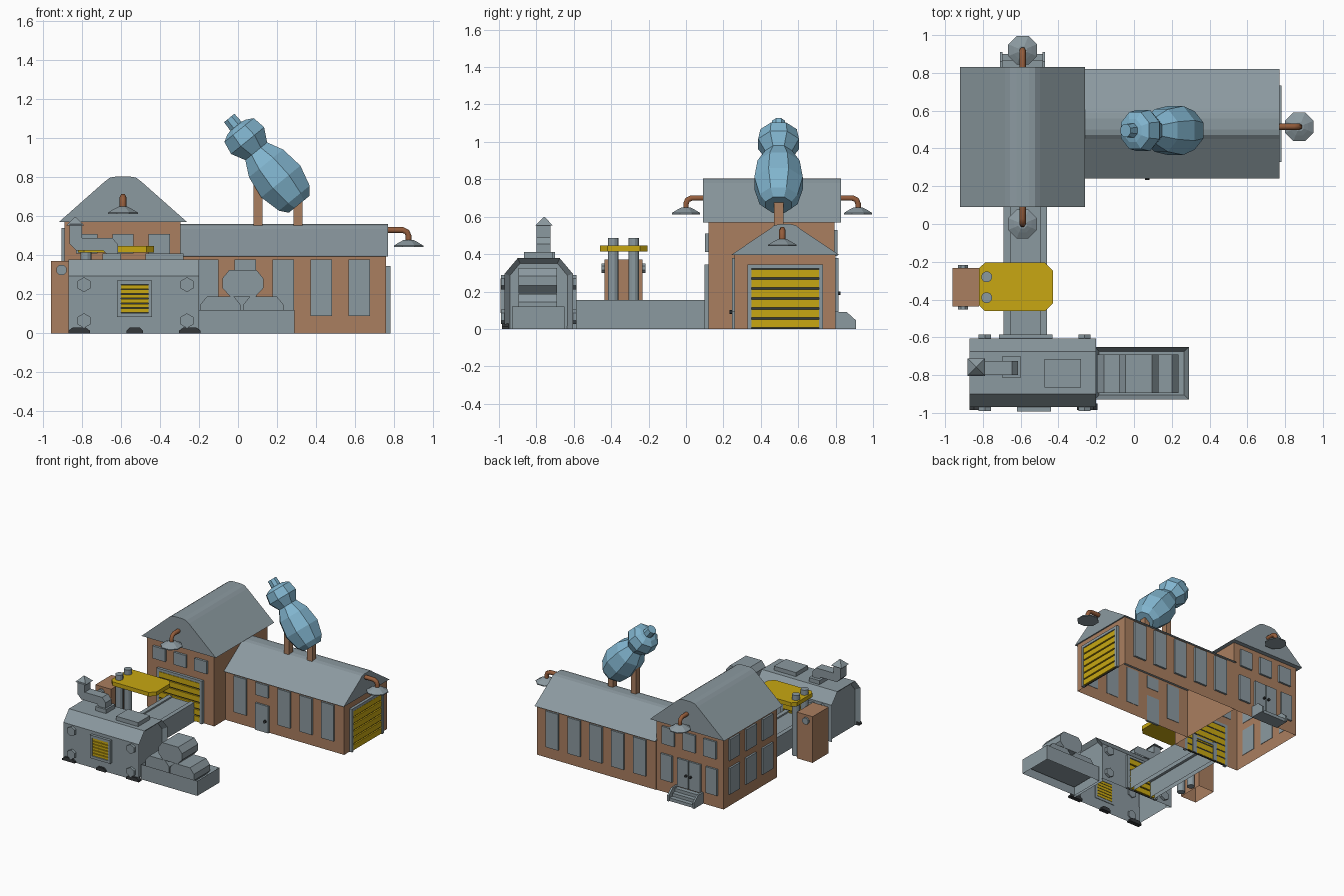
import bpy, bmesh, math
from mathutils import Vector

if "Cube" in bpy.data.objects:
    bpy.data.objects.remove(bpy.data.objects["Cube"])


def material(name, rgb):
    m = bpy.data.materials.new(name)
    m.diffuse_color = (*rgb, 1)
    m.use_nodes = True
    m.node_tree.nodes["Principled BSDF"].inputs["Base Color"].default_value = m.diffuse_color
    return m


GREY = material("steel grey", (.26, .32, .35))
BRICK = material("brick brown", (.40, .21, .115))
YELLOW = material("safety yellow", (.58, .39, .006))
BLUE = material("bottle blue", (.22, .46, .62))
COPPER = material("copper pipe", (.30, .11, .045))
DARK = material("dark rubber", (.035, .04, .043))


def finish(name, bm, mat, open_bottom=False):
    bmesh.ops.recalc_face_normals(bm, faces=bm.faces[:])
    if open_bottom:
        low = min(v.co.z for v in bm.verts)
        gone = [f for f in bm.faces if all(v.co.z < low + 1e-4 for v in f.verts)]
        bmesh.ops.delete(bm, geom=gone, context='FACES_ONLY')
    me = bpy.data.meshes.new(name)
    bm.to_mesh(me)
    bm.free()
    me.materials.append(mat)
    ob = bpy.data.objects.new(name, me)
    bpy.context.collection.objects.link(ob)
    return ob


def prism(name, pts, axis, a, b, mat, open_bottom=False):
    """Extrude a 2D outline along axis from a to b."""
    place = {'x': lambda u, v, t: (t, u, v), 'y': lambda u, v, t: (u, t, v),
             'z': lambda u, v, t: (u, v, t)}[axis]
    bm = bmesh.new()
    ends = [[bm.verts.new(place(u, v, t)) for u, v in pts] for t in (a, b)]
    for e in ends:
        bm.faces.new(e)
    n = len(pts)
    for i in range(n):
        j = (i + 1) % n
        bm.faces.new((ends[0][i], ends[0][j], ends[1][j], ends[1][i]))
    return finish(name, bm, mat, open_bottom)


def box(name, x0, x1, y0, y1, z0, z1, mat, open_bottom=False):
    return prism(name, [(x0, y0), (x1, y0), (x1, y1), (x0, y1)], 'z', z0, z1, mat, open_bottom)


def lathe(name, profile, origin, direction, n, mat):
    """Revolve (distance, radius) pairs around a line."""
    q = Vector(direction).to_track_quat('Z', 'Y')
    bm = bmesh.new()
    rings = []
    for t, r in profile:
        ang = [(i + .5) * math.tau / n for i in range(n)]
        rings.append([bm.verts.new(q @ Vector((r * math.cos(a), r * math.sin(a), t)) + Vector(origin)) for a in ang])
    for p, s in zip(rings, rings[1:]):
        for i in range(n):
            j = (i + 1) % n
            bm.faces.new((p[i], p[j], s[j], s[i]))
    bm.faces.new(rings[0])
    bm.faces.new(rings[-1])
    return finish(name, bm, mat)


def recess(ob, normal, rim, depth):
    """Inset the faces that point along normal and push them in."""
    bm = bmesh.new()
    bm.from_mesh(ob.data)
    n = Vector(normal)
    faces = [f for f in bm.faces if f.normal.dot(n) > .99]
    bmesh.ops.inset_region(bm, faces=faces, thickness=rim, depth=0)
    bmesh.ops.translate(bm, verts=list({v for f in faces for v in f.verts}), vec=-n * depth)
    bm.to_mesh(ob.data)
    bm.free()


def wall_plate(name, axis, wall, c, w, z0, z1, t=.015, mat=GREY):
    """Panel on a wall; t is signed outward thickness, it pokes slightly inside."""
    a, b = sorted((wall - .2 * t, wall + t))
    if axis == 'x':
        return box(name, a, b, c - w / 2, c + w / 2, z0, z1, mat)
    return box(name, c - w / 2, c + w / 2, a, b, z0, z1, mat)


def shutter(name, axis, wall, out, c, w, z0, z1, slats, rim, sill=False):
    """Framed roller shutter with yellow slats over a dark backing."""
    for s in (-1, 1):
        wall_plate(name + "_jamb", axis, wall, c + s * (w - rim) / 2, rim, z0, z1, out * .022)
    wall_plate(name + "_lintel", axis, wall, c, w, z1 - rim, z1, out * .022)
    if sill:
        wall_plate(name + "_sill", axis, wall, c, w, z0, z0 + rim, out * .022)
        z0 += rim
    wall_plate(name + "_backing", axis, wall, c, w - 2 * rim, z0, z1 - rim, out * .006, DARK)
    pitch = (z1 - rim - z0) / slats
    for i in range(slats):
        z = z0 + i * pitch
        wall_plate(name + "_slat", axis, wall, c, w - 2 * rim, z + pitch * .12, z + pitch * .92, out * .018, YELLOW)


def lamp(name, wall, out, reach):
    """Wall lamp on a bent copper pipe."""
    w, o = Vector(wall), Vector(out)
    pts = [w - o * .02, w + o * (reach - .03), w + o * (reach - .008) - Vector((0, 0, .01)),
           w + o * reach - Vector((0, 0, .03)), w + o * reach - Vector((0, 0, .06))]
    cu = bpy.data.curves.new(name + "_pipe", 'CURVE')
    cu.dimensions = '3D'
    cu.bevel_depth, cu.bevel_resolution, cu.use_fill_caps = .017, 1, True
    sp = cu.splines.new('POLY')
    sp.points.add(len(pts) - 1)
    for p, co in zip(sp.points, pts):
        p.co = (*co, 1)
    cu.materials.append(COPPER)
    ob = bpy.data.objects.new(name + "_pipe", cu)
    bpy.context.collection.objects.link(ob)
    bpy.ops.object.select_all(action='DESELECT')
    ob.select_set(True)
    bpy.context.view_layer.objects.active = ob
    bpy.ops.object.convert(target='MESH')
    lathe(name + "_shade", [(0, .025), (.012, .05), (.03, .082), (.037, .082)],
          w + o * reach - Vector((0, 0, .05)), (0, 0, -1), 8, GREY)


def roof_profile(c, half, z0, z1):
    side = [(half, z0), (half * .28, z1 - .025), (half * .2, z1 - .006), (half * .1, z1)]
    return [(c + u, z) for u, z in side] + [(c - u, z) for u, z in reversed(side)]


# Brick halls and roofs
box("tall_hall", -.89, -.295, .12, .795, 0, .58, BRICK, True)
prism("tall_roof", roof_profile(-.59, .33, .57, .805), 'y', .09, .83, GREY)
box("long_hall", -.295, .76, .26, .80, 0, .40, BRICK, True)
prism("long_roof", roof_profile(.53, .29, .395, .56), 'x', -.30, .77, GREY)

# Roller doors
shutter("end_door", 'x', .76, 1, .53, .405, 0, .345, 6, .022)
shutter("front_door", 'y', .12, -1, -.59, .405, 0, .345, 6, .022)

# Long hall windows, with a small door in the second front bay
for i in range(5):
    x = -.155 + i * .194
    wall_plate("back_window", 'y', .80, x, .11, .09, .38, .015)
    if i != 1:
        wall_plate("front_window", 'y', .26, x, .11, .09, .38, -.015)
wall_plate("fanlight", 'y', .26, .038, .11, .28, .38, -.015)
wall_plate("side_door", 'y', .26, .038, .115, 0, .215, -.015)
lathe("side_door_knob", [(0, .012), (.015, .012)], (.07, .247, .09), (0, -1, 0), 8, DARK)

# Tall hall windows, back doors and steps
for x in (-.775, -.59, -.405):
    wall_plate("upper_front_window", 'y', .12, x, .11, .41, .51, -.018)
    wall_plate("upper_back_window", 'y', .795, x, .11, .39, .53, .015)
for y in (.25, .46, .67):
    wall_plate("left_lower_window", 'x', -.89, y, .13, .10, .31, -.015)
    wall_plate("left_upper_window", 'x', -.89, y, .13, .37, .54, -.015)
for s in (-1, 1):
    wall_plate("back_lower_window", 'y', .795, -.59 + s * .2, .10, .10, .31, .015)
    wall_plate("back_door_leaf", 'y', .795, -.59 + s * .053, .10, .085, .31, .015)
    lathe("back_door_knob", [(0, .01), (.015, .01)], (-.59 + s * .02, .81, .19), (0, 1, 0), 8, DARK)
    prism("step_cheek", [(.79, 0), (.91, 0), (.91, .045), (.86, .09), (.79, .09)], 'x',
          -.59 + s * .105, -.59 + s * .12, GREY)
for i in range(3):
    box("step", -.695, -.485, .79, .90 - i * .035, 0, .025 * (i + 1), GREY)

# Wall lamps
lamp("front_lamp", (-.59, .09, .70), (0, -1, 0), .09)
lamp("back_lamp", (-.59, .83, .70), (0, 1, 0), .09)
lamp("end_lamp", (.77, .515, .53), (1, 0, 0), .105)

# Rooftop bottle on two posts
lathe("bottle", [(0, .037), (.055, .04), (.06, .065), (.08, .105), (.15, .118), (.22, .078), (.30, .122),
                 (.42, .14), (.53, .11), (.57, .075)], (-.045, .495, 1.105), (.63, 0, -.777), 8, BLUE)
box("bottle_post", .08, .125, .47, .52, .54, .80, BRICK)
box("bottle_post", .285, .33, .47, .52, .54, .69, BRICK)

# Conveyor: two rails and a belt
for x0 in (-.69, -.495):
    box("conveyor_rail", x0, x0 + .035, -.60, .13, 0, .155, GREY, True)
box("conveyor_belt", -.655, -.495, -.60, .13, .125, .143, GREY)

# Press beside the conveyor
box("press_block", -.96, -.82, -.437, -.233, 0, .37, BRICK, True)
prism("press_plate", [(-.79, -.46), (-.47, -.46), (-.43, -.42), (-.43, -.245), (-.47, -.205), (-.79, -.205),
                      (-.82, -.235), (-.82, -.43)], 'z', .415, .447, YELLOW)
for y in (-.39, -.28):
    lathe("press_column", [(0, .029), (.487, .029)], (-.78, y, 0), (0, 0, 1), 12, GREY)
for s in (-1, 1):
    lathe("press_bolt", [(-.01, .028), (.016, .028)], (-.905, -.335 + s * .102, .325), (0, s, 0), 8, GREY)

# Machine housing with recessed ends
housing = prism("machine_housing", [(-.97, 0), (-.605, 0), (-.605, .295), (-.675, .378), (-.90, .378), (-.97, .295)],
                'x', -.87, -.20, GREY, True)
for s in (-1, 1):
    recess(housing, (s, 0, 0), .03, .03)
shutter("machine_vent", 'y', -.97, -1, -.53, .18, .085, .27, 6, .02, True)
shutter("machine_outlet", 'y', -.607, 1, -.573, .285, 0, .28, 5, .02)
for x in (-.79, -.262):
    for z in (.065, .25):
        lathe("machine_bolt", [(-.01, .038), (.02, .038)], (x, -.97, z), (0, -1, 0), 6, GREY)
        lathe("machine_bolt", [(-.01, .038), (.02, .038)], (x, -.605, z), (0, 1, 0), 6, GREY)
for x, w in ((-.815, .055), (-.53, .042), (-.247, .055)):
    prism("machine_foot", [(x - w, 0), (x + w, 0), (x + w, .014), (x + w * .6, .03), (x - w * .6, .03), (x - w, .014)],
          'y', -.985, -.95, DARK)

# Hatch, duct and chimney cap
box("machine_hatch", -.475, -.28, -.865, -.715, .37, .41, GREY)
box("duct_base", -.695, -.60, -.815, -.70, .37, .41, GREY)
prism("duct", [(-.865, .56), (-.865, .46), (-.83, .425), (-.69, .425), (-.665, .40), (-.665, .38), (-.615, .38),
               (-.615, .455), (-.645, .49), (-.80, .49), (-.80, .56)], 'y', -.80, -.725, GREY)
lathe("chimney_cap", [(0, .066), (.045, .003)], (-.835, -.758, .553), (0, 0, 1), 4, GREY)

# Tray with three stacked rolls
tray = box("tray", -.21, .29, -.93, -.65, 0, .12, GREY, True)
recess(tray, (0, 0, 1), .035, .07)
for x, z in ((-.09, .12), (.13, .12), (.025, .257)):
    outline = [(.105, .025), (.07, .068), (-.07, .068), (-.105, .025), (-.105, -.025), (-.065, -.068),
               (.065, -.068), (.105, -.025)]
    prism("roll", [(x + u, z + v) for u, v in outline], 'y', -.895, -.69, GREY)
